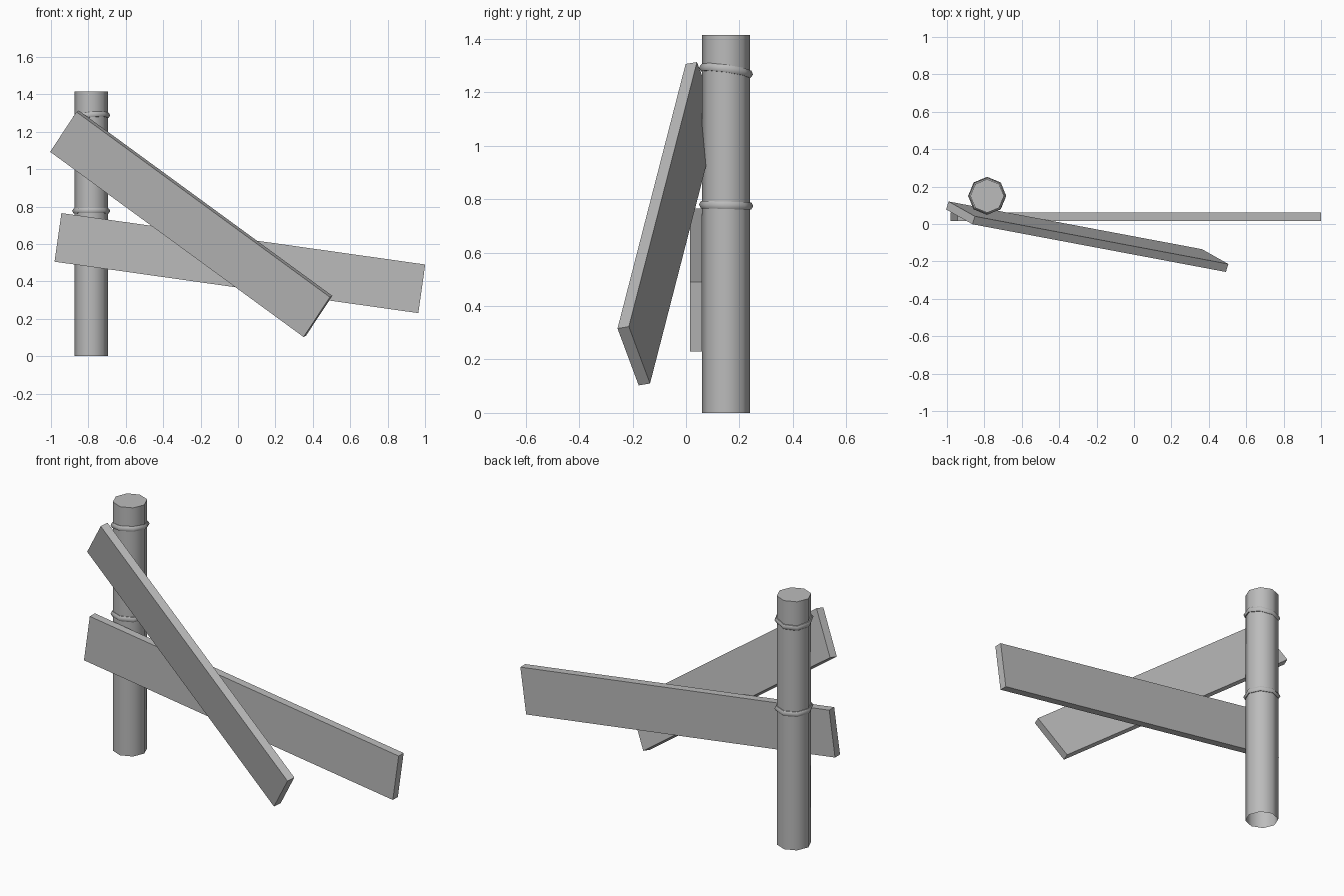
import bpy, bmesh, math
from mathutils import Vector, Matrix

cube = bpy.data.objects.get("Cube")
if cube:
    bpy.data.objects.remove(cube, do_unlink=True)

grey = bpy.data.materials.new("weathered grey")
grey.use_nodes = True
colour = (0.5, 0.5, 0.5, 1)
grey.diffuse_color = colour
grey.node_tree.nodes["Principled BSDF"].inputs["Base Color"].default_value = colour


def finish(name, smooth=False):
    obj = bpy.context.object
    obj.name = name
    obj.data.materials.append(grey)
    if smooth:
        bpy.ops.object.shade_smooth_by_angle(angle=math.radians(60))
    return obj


def plank(name, centre, along, up, thickness):
    """Board whose long edge follows 'along' and whose width follows 'up'."""
    along, up = Vector(along), Vector(up)
    x = along.normalized()
    y = up.cross(x).normalized()
    z = x.cross(y)
    bpy.ops.mesh.primitive_cube_add(size=1)
    obj = finish(name)
    turn = Matrix((x, y, z)).transposed().to_4x4()
    size = Matrix.Diagonal((along.length, thickness, up.length, 1))
    obj.data.transform(turn @ size)
    obj.location = centre


# Eight-sided post, open underneath
post_x, post_y, height = -0.785, 0.15, 1.415
bpy.ops.mesh.primitive_cylinder_add(vertices=8, radius=0.09, depth=height,
                                    location=(post_x, post_y, height / 2))
post = finish("post", True)
bm = bmesh.new()
bm.from_mesh(post.data)
bottom = [f for f in bm.faces if f.normal.z < -0.9]
bmesh.ops.delete(bm, geom=bottom, context='FACES_ONLY')
bm.to_mesh(post.data)
bm.free()

# Rope rings around the post
for name, z, tilt in (("lower_ring", 0.777, (-0.03, 0, 0)),
                      ("upper_ring", 1.28, (-0.14, -0.1, 0))):
    bpy.ops.mesh.primitive_torus_add(major_segments=8, minor_segments=6,
                                     major_radius=0.086, minor_radius=0.016,
                                     location=(post_x, post_y, z), rotation=tilt)
    finish(name, True)

# Two crossing boards
plank("lower_plank", (0.01, 0.038, 0.498), (1.945, 0, -0.275), (0.035, 0, 0.26), 0.045)
plank("fallen_plank", (-0.25, -0.068, 0.708), (1.355, -0.255, -0.99), (0.145, -0.08, 0.21), 0.045)
